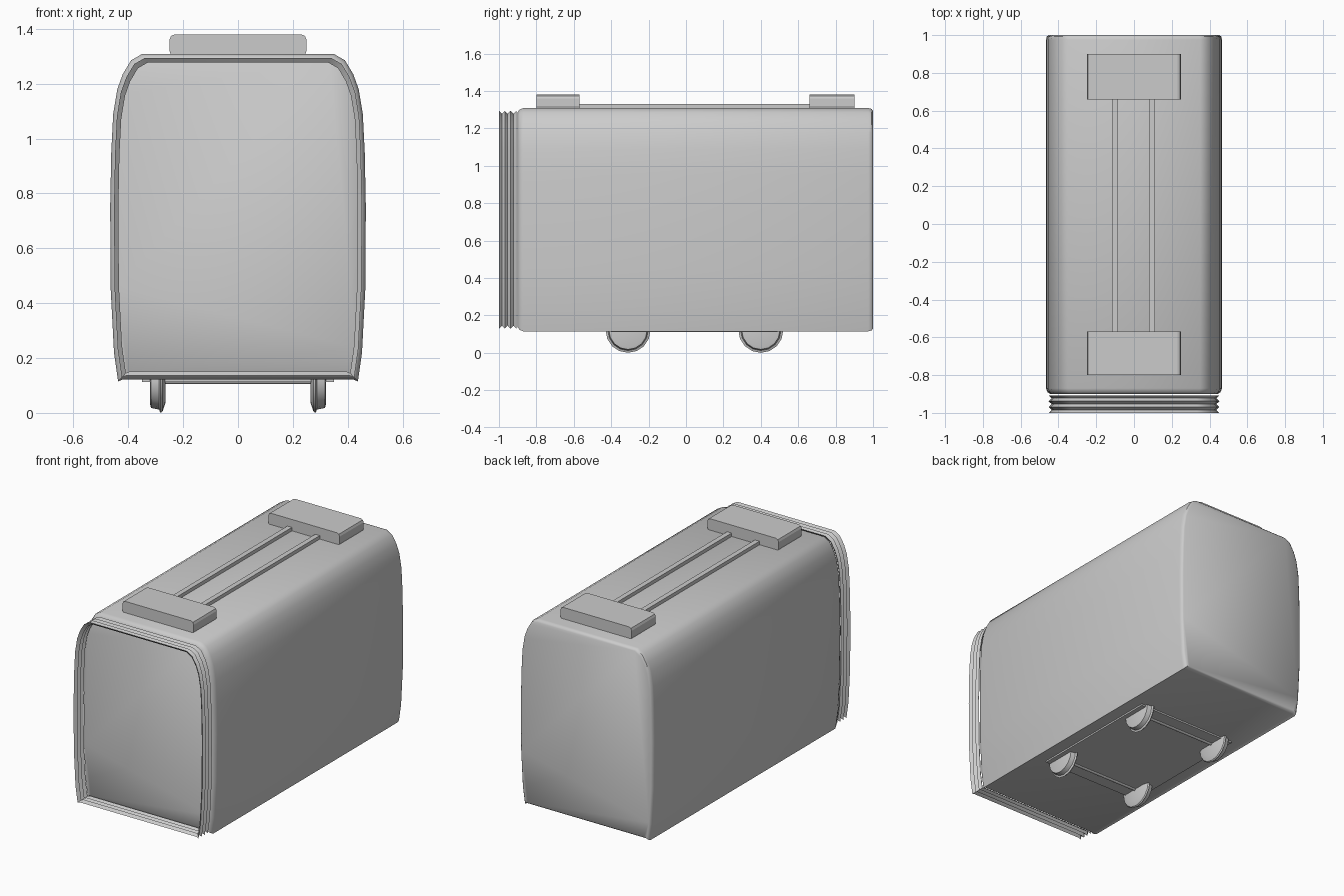
import bpy, bmesh, math
from mathutils import Matrix

old = bpy.data.objects.get("Cube")
if old:
    bpy.data.objects.remove(old, do_unlink=True)

grey = bpy.data.materials.new("plain grey")
grey.use_nodes = True
colour = (0.6, 0.6, 0.6, 1)
grey.diffuse_color = colour
grey.node_tree.nodes["Principled BSDF"].inputs["Base Color"].default_value = colour


def finish(bm, name, smooth=0):
    bmesh.ops.recalc_face_normals(bm, faces=bm.faces)
    mesh = bpy.data.meshes.new(name)
    bm.to_mesh(mesh)
    bm.free()
    mesh.materials.append(grey)
    obj = bpy.data.objects.new(name, mesh)
    bpy.context.collection.objects.link(obj)
    if smooth:
        bpy.ops.object.select_all(action='DESELECT')
        obj.select_set(True)
        bpy.context.view_layer.objects.active = obj
        bpy.ops.object.shade_smooth_by_angle(angle=math.radians(smooth))
    return obj


# Half of the carriage cross-section, from the floor up to the roof
half = [(0.42, 0.122), (0.437, 0.115), (0.452, 0.22), (0.464, 0.45), (0.466, 0.75),
        (0.462, 0.95), (0.455, 1.09), (0.44, 1.18), (0.42, 1.235), (0.39, 1.285), (0.35, 1.308)]
profile = half + [(-x, z) for x, z in reversed(half)]
WIDE, HIGH, MID = 0.466, 0.596, 0.712


def loft(name, rings, capped, smooth):
    """Sweep the section along y; each ring is (y, inset)."""
    bm = bmesh.new()
    loops = []
    for y, inset in rings:
        sx, sz = 1 - inset / WIDE, 1 - inset / HIGH
        loops.append([bm.verts.new((x * sx, y, MID + (z - MID) * sz)) for x, z in profile])
    n = len(profile)
    for a, b in zip(loops, loops[1:]):
        for i in range(n):
            j = (i + 1) % n
            bm.faces.new((a[i], a[j], b[j], b[i]))
    if capped:
        bm.faces.new(loops[0])
        bm.faces.new(loops[-1])
    return finish(bm, name, smooth)


def box(name, x0, x1, y0, y1, z0, z1, bevel=0):
    bm = bmesh.new()
    bmesh.ops.create_cube(bm, size=1)
    for v in bm.verts:
        v.co = ((x0 + x1) / 2 + v.co.x * (x1 - x0),
                (y0 + y1) / 2 + v.co.y * (y1 - y0),
                (z0 + z1) / 2 + v.co.z * (z1 - z0))
    if bevel:
        # Round only the edges that run along the carriage
        edges = [e for e in bm.edges if abs(e.verts[0].co.y - e.verts[1].co.y) > 0.01]
        bmesh.ops.bevel(bm, geom=edges, offset=bevel, segments=2, profile=0.5, affect='EDGES')
    return finish(bm, name)


# Closed carriage shell and the open pleated gangway at its front
loft("carriage_body", [(-0.9, 0.022), (-0.89, 0.008), (-0.87, 0), (0.975, 0), (0.992, 0.004), (1, 0.014)],
     True, 40)
pleats = [(-1 + 0.0155 * i, 0.014 if i % 2 == 0 else 0.03) for i in range(7)]
loft("gangway_bellows", pleats, False, 25)

# Roof units joined by two conduits
for label, y0, y1 in (("front", -0.8, -0.57), ("rear", 0.66, 0.9)):
    box(label + "_roof_unit", -0.25, 0.25, y0, y1, 1.3, 1.38, 0.02)
for label, x in (("right", -0.1), ("left", 0.095)):
    box(label + "_roof_conduit", x - 0.016, x + 0.016, -0.58, 0.67, 1.3, 1.33)

# Underframe plate, axles and flanged wheels
box("underframe_plate", -0.35, 0.35, -0.4, 0.49, 0.112, 0.125)
wheel_profile = [(0.32, 0.09), (0.317, 0.102), (0.288, 0.108), (0.283, 0.12), (0.275, 0.115), (0.265, 0.085)]


def wheel(name, side, y, sides=16):
    bm = bmesh.new()
    loops = []
    for x, r in wheel_profile:
        loops.append([bm.verts.new((side * x, y + r * math.sin(k * math.tau / sides),
                                    0.12 - r * math.cos(k * math.tau / sides))) for k in range(sides)])
    for a, b in zip(loops, loops[1:]):
        for k in range(sides):
            m = (k + 1) % sides
            bm.faces.new((a[k], a[m], b[m], b[k]))
    bm.faces.new(loops[0])
    bm.faces.new(loops[-1])
    return finish(bm, name, 35)


for label, y in (("front", -0.31), ("rear", 0.4)):
    for side, hand in ((-1, "right"), (1, "left")):
        wheel(f"{label}_{hand}_wheel", side, y)
    bm = bmesh.new()
    turn = Matrix.Translation((0, y, 0.117)) @ Matrix.Rotation(math.pi / 2, 4, 'Y')
    bmesh.ops.create_cone(bm, cap_ends=True, segments=10, radius1=0.013, radius2=0.013,
                          depth=0.56, matrix=turn)
    finish(bm, label + "_axle", 40)
